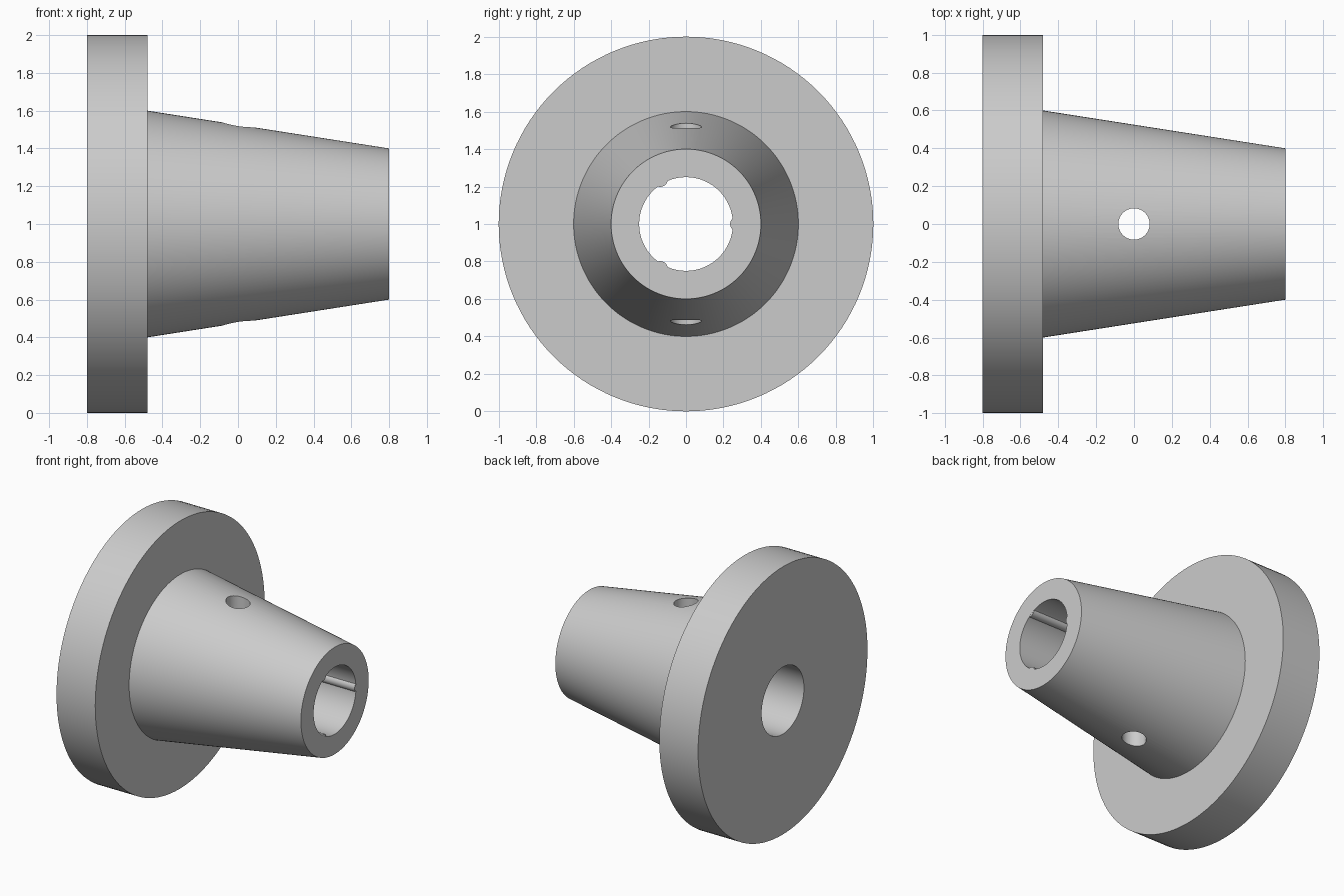
import bpy, bmesh, math
from mathutils import Matrix, Vector

cube = bpy.data.objects.get("Cube")
if cube:
    bpy.data.objects.remove(cube, do_unlink=True)

AXIS = Vector((0, 0, 1))   # centre line of the bore, running along x
FLANGE_X, END_X = -0.48, 0.8
BORE = 0.25

metal = bpy.data.materials.new("plain grey")
metal.use_nodes = True
grey = (0.6, 0.6, 0.6, 1)
metal.diffuse_color = grey
metal.node_tree.nodes["Principled BSDF"].inputs["Base Color"].default_value = grey


def add_object(name, bm):
    bmesh.ops.recalc_face_normals(bm, faces=bm.faces)
    mesh = bpy.data.meshes.new(name)
    bm.to_mesh(mesh)
    bm.free()
    mesh.materials.append(metal)
    obj = bpy.data.objects.new(name, mesh)
    bpy.context.collection.objects.link(obj)
    return obj


def lathe(name, profile, steps):
    """Revolve a closed (x, radius) outline around the centre line."""
    bm = bmesh.new()
    verts = [bm.verts.new((x, 0, AXIS.z + r)) for x, r in profile]
    edges = [bm.edges.new((a, b)) for a, b in zip(verts, verts[1:] + verts[:1])]
    bmesh.ops.spin(bm, geom=verts + edges, cent=AXIS, axis=(1, 0, 0),
                   angle=math.tau, steps=steps, use_merge=True)
    bmesh.ops.remove_doubles(bm, verts=bm.verts, dist=1e-4)
    return add_object(name, bm)


def cylinder(name, radius, length, matrix, sides=32):
    bm = bmesh.new()
    bmesh.ops.create_cone(bm, cap_ends=True, segments=sides, radius1=radius,
                          radius2=radius, depth=length, matrix=matrix)
    return add_object(name, bm)


def smooth(obj):
    bpy.ops.object.select_all(action="DESELECT")
    obj.select_set(True)
    bpy.context.view_layer.objects.active = obj
    bpy.ops.object.shade_smooth_by_angle(angle=math.radians(30))


# Flange and tapered hub with a central bore
hub = lathe("flanged_hub", [(-0.8, BORE), (-0.8, 1), (FLANGE_X, 1),
                            (FLANGE_X, 0.6), (END_X, 0.4), (END_X, BORE)], 128)

# Vertical pin hole through both walls of the hub
cutter = cylinder("pin_hole_cutter", 0.083, 3, Matrix.Translation(AXIS))
cutter.hide_render = True
cut = hub.modifiers.new("pin_hole", "BOOLEAN")
cut.operation = "DIFFERENCE"
cut.solver = "EXACT"
cut.object = cutter
bpy.context.view_layer.objects.active = hub
bpy.ops.object.modifier_apply(modifier=cut.name)
bpy.data.objects.remove(cutter, do_unlink=True)
smooth(hub)

# Three rounded ribs along the inside of the hub bore
rib_end = END_X - 0.001
for i in range(3):
    a = i * math.tau / 3
    r = BORE + 0.025
    centre = Vector(((FLANGE_X + rib_end) / 2, r * math.cos(a), AXIS.z + r * math.sin(a)))
    place = Matrix.Translation(centre) @ Matrix.Rotation(math.pi / 2, 4, "Y")
    smooth(cylinder(f"bore_rib_{i + 1}", 0.04, rib_end - FLANGE_X, place))
